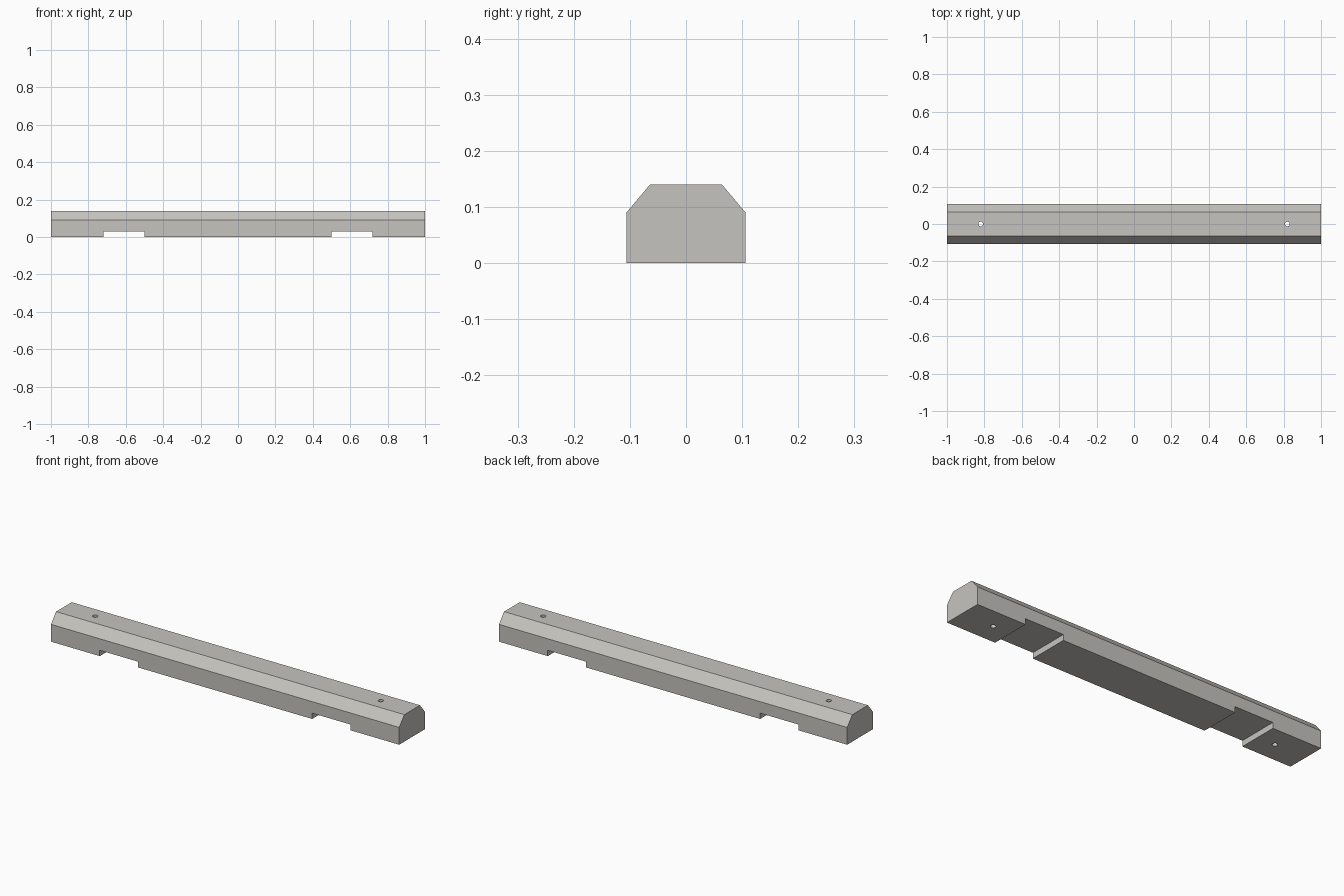
import bpy
import bmesh
from mathutils import Matrix, Vector

default = bpy.data.objects.get("Cube")
if default:
    bpy.data.objects.remove(default, do_unlink=True)

LENGTH, HALF_WIDTH, HEIGHT = 2.0, 0.106, 0.14
SHOULDER_Z, TOP_HALF = 0.09, 0.064
NOTCH_X, NOTCH_WIDTH, NOTCH_HEIGHT = 0.61, 0.22, 0.03
HOLE_X, HOLE_RADIUS = 0.82, 0.013

concrete = bpy.data.materials.new("concrete grey")
concrete.use_nodes = True
colour = (0.56, 0.55, 0.52, 1.0)
concrete.diffuse_color = colour
bsdf = next(n for n in concrete.node_tree.nodes if n.type == "BSDF_PRINCIPLED")
bsdf.inputs["Base Color"].default_value = colour
bsdf.inputs["Roughness"].default_value = 0.9


def add_object(name, bm):
    bmesh.ops.recalc_face_normals(bm, faces=bm.faces)
    mesh = bpy.data.meshes.new(name)
    bm.to_mesh(mesh)
    bm.free()
    mesh.materials.append(concrete)
    obj = bpy.data.objects.new(name, mesh)
    bpy.context.collection.objects.link(obj)
    return obj


# Chamfered bar: half section mirrored, then extruded along its length
half = [(HALF_WIDTH, 0), (HALF_WIDTH, SHOULDER_Z), (TOP_HALF, HEIGHT)]
section = half + [(-y, z) for y, z in reversed(half)]
bm = bmesh.new()
end = bm.faces.new([bm.verts.new((-LENGTH / 2, y, z)) for y, z in section])
extruded = bmesh.ops.extrude_face_region(bm, geom=[end], use_keep_orig=True)["geom"]
bmesh.ops.translate(bm, vec=Vector((LENGTH, 0, 0)),
                    verts=[v for v in extruded if isinstance(v, bmesh.types.BMVert)])
wheel_stop = add_object("wheel_stop", bm)

# Cutters for the drainage notches and the anchor pin holes
cutters = []
for side in (-1, 1):
    bm = bmesh.new()
    size = Matrix.Diagonal((NOTCH_WIDTH, 1, NOTCH_HEIGHT * 2, 1))
    bmesh.ops.create_cube(bm, size=1, matrix=Matrix.Translation((side * NOTCH_X, 0, 0)) @ size)
    cutters.append(add_object("notch_cutter", bm))

    bm = bmesh.new()
    bmesh.ops.create_cone(bm, cap_ends=True, segments=12, radius1=HOLE_RADIUS,
                          radius2=HOLE_RADIUS, depth=1,
                          matrix=Matrix.Translation((side * HOLE_X, 0, 0)))
    cutters.append(add_object("pin_hole_cutter", bm))

for cutter in cutters:
    cutter.hide_render = True
    cut = wheel_stop.modifiers.new(cutter.name, "BOOLEAN")
    cut.operation = "DIFFERENCE"
    cut.solver = "EXACT"
    cut.object = cutter

# Bake the cuts and remove the cutters
depsgraph = bpy.context.evaluated_depsgraph_get()
finished = bpy.data.meshes.new_from_object(wheel_stop.evaluated_get(depsgraph))
wheel_stop.modifiers.clear()
wheel_stop.data = finished
for cutter in cutters:
    bpy.data.objects.remove(cutter, do_unlink=True)
